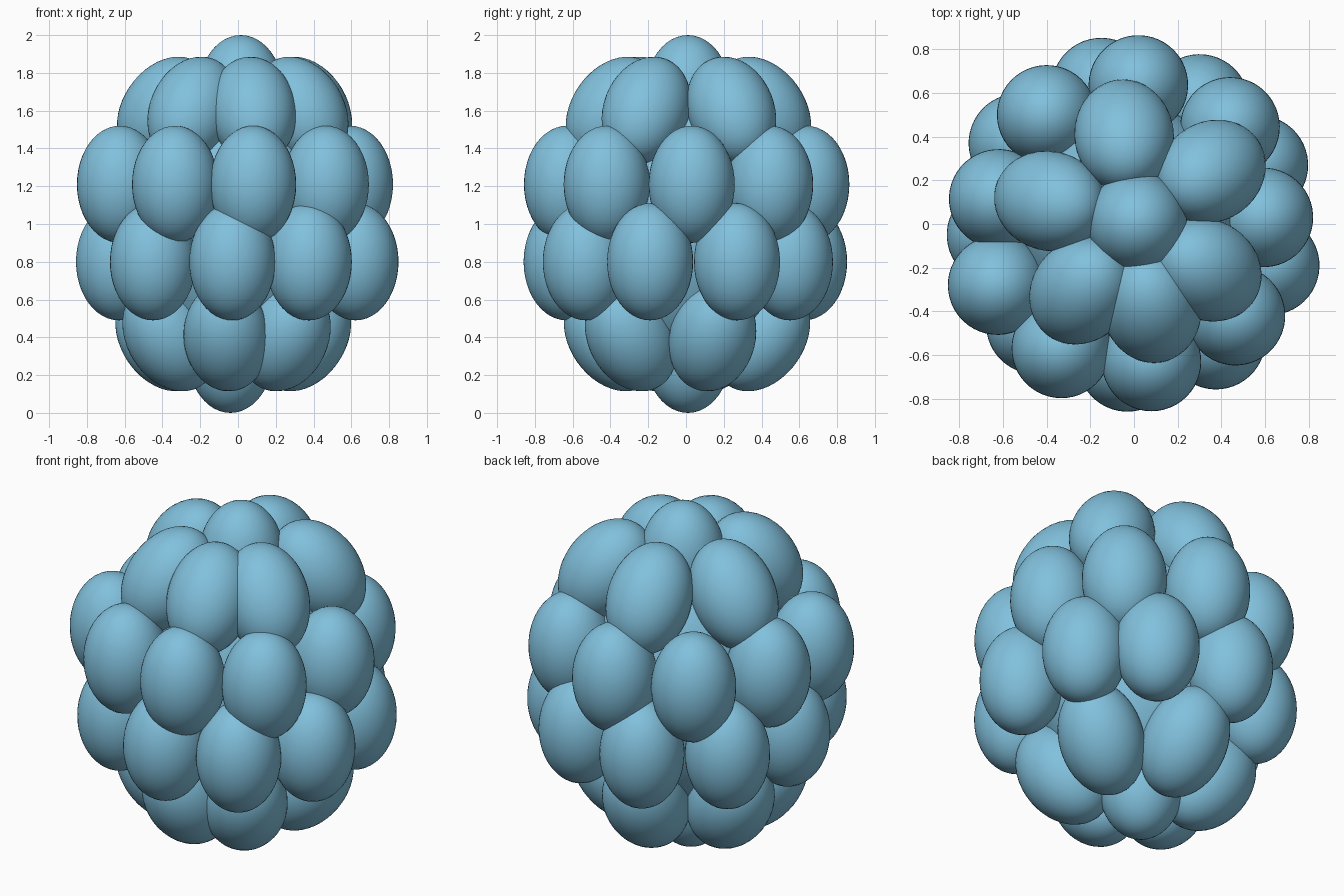
import bpy, math
from mathutils import Matrix, Vector

if "Cube" in bpy.data.objects:
    bpy.data.objects.remove(bpy.data.objects["Cube"])

blue = bpy.data.materials.new("light_blue")
blue.diffuse_color = (0.22, 0.53, 0.72, 1)
blue.use_nodes = True
blue.node_tree.nodes["Principled BSDF"].inputs["Base Color"].default_value = blue.diffuse_color


def ellipsoid(name, centre, radii, tilt=0.0):
    """Smooth ellipsoid whose upper end leans towards the z axis by tilt degrees."""
    bpy.ops.mesh.primitive_uv_sphere_add(segments=48, ring_count=24, radius=1)
    ob = bpy.context.object
    ob.name = name
    heading = math.atan2(centre[1], centre[0])
    ob.data.transform(Matrix.Translation(Vector(centre))
                      @ Matrix.Rotation(heading, 4, 'Z')
                      @ Matrix.Rotation(math.radians(-tilt), 4, 'Y')
                      @ Matrix.Diagonal((*radii, 1)))
    bpy.ops.object.shade_smooth()
    ob.data.materials.append(blue)


LOBE = (0.228, 0.228, 0.31)

# Each ring: name, height, lean towards the axis, lobe centres seen from above
rings = [
    ("top_lobe", 1.69, 0, [(0.015, 0.01)]),
    ("upper_lobe", 1.60, 35, [(-0.045, 0.405), (0.355, 0.24), (0.335, -0.21),
                              (0.08, -0.38), (-0.24, -0.305), (-0.385, 0.105)]),
    ("upper_middle_lobe", 1.21, 0, [(0.02, 0.637), (-0.40, 0.50), (0.44, 0.445),
                                    (0.593, 0.03), (0.465, -0.42), (0.08, -0.63),
                                    (-0.333, -0.57), (-0.625, -0.28), (-0.62, 0.115)]),
    ("lower_middle_lobe", 0.80, 0, [(-0.15, 0.625), (0.30, 0.55), (0.57, 0.27),
                                    (0.622, -0.19), (0.375, -0.53), (-0.03, -0.632),
                                    (-0.45, -0.46), (-0.63, -0.05), (-0.53, 0.37)]),
    ("lower_lobe", 0.40, -35, [(0.345, 0.14), (0.25, -0.29), (-0.06, -0.39),
                               (-0.36, -0.18), (-0.395, 0.15), (-0.02, 0.40)]),
    ("bottom_lobe", 0.31, 0, [(-0.04, 0.01)]),
]
for name, z, tilt, spots in rings:
    for i, (x, y) in enumerate(spots):
        ellipsoid(f"{name}_{i + 1}", (x, y, z), LOBE, tilt)

# Core seen through the gaps between lobes
ellipsoid("core", (0, 0, 1.0), (0.54, 0.54, 0.76))
